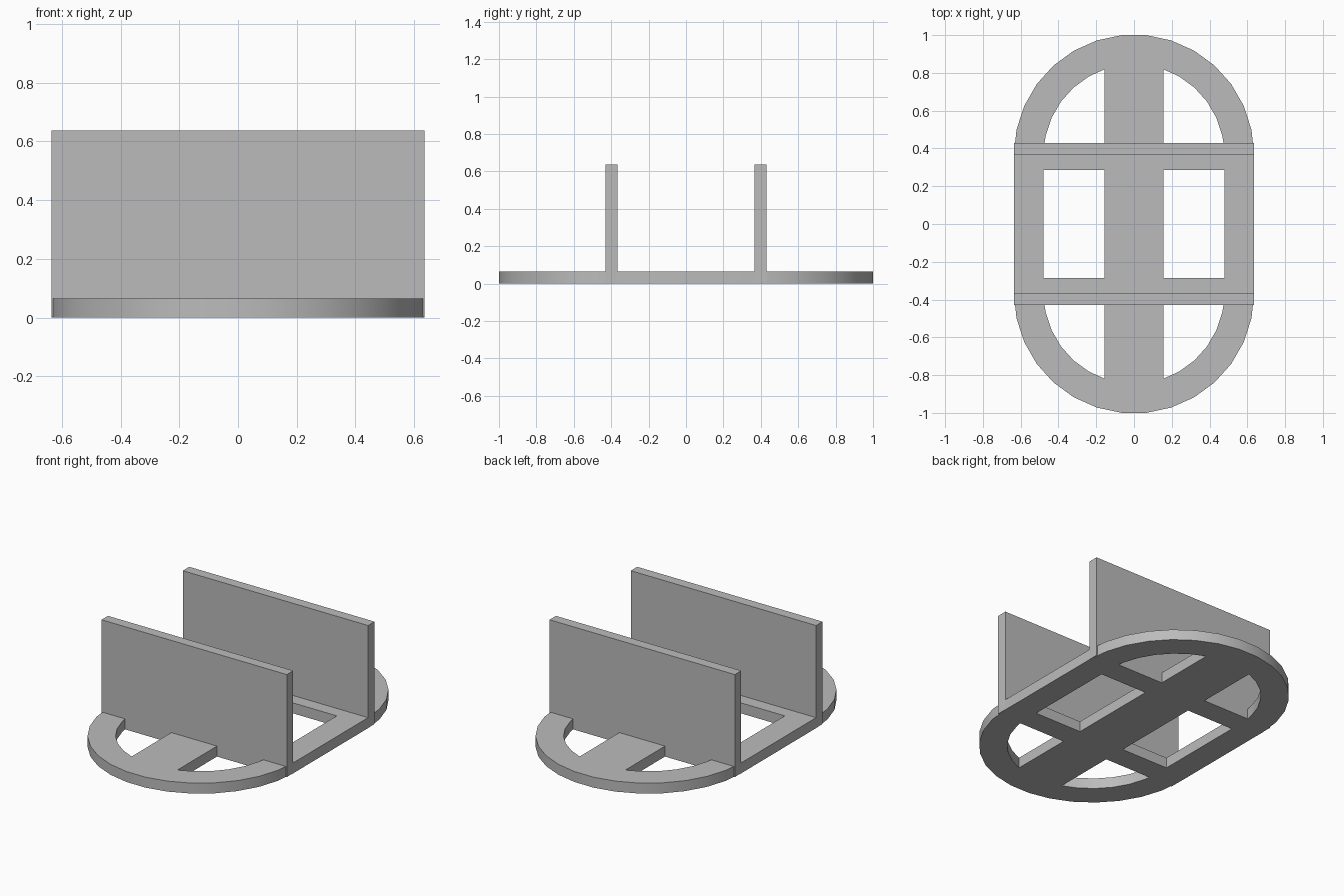
import bpy, bmesh
from math import radians, sin, cos, asin, sqrt

cube = bpy.data.objects.get("Cube")
if cube:
    bpy.data.objects.remove(cube, do_unlink=True)

R = 0.636          # outer radius and half width
R_IN = 0.478       # inner radius of the end openings
ARC_Y = 0.367      # centre of the rounded ends, inner face of the walls
WALL_Y = 0.43      # outer face of the walls
HOLE_Y = 0.286     # half length of the middle openings
SPINE = 0.157      # half width of the central spine
THICK = 0.065
HEIGHT = 0.637
STEP = 12

grey = bpy.data.materials.new("plain grey")
grey.use_nodes = True
colour = (0.5, 0.5, 0.5, 1)
grey.diffuse_color = colour
grey.node_tree.nodes["Principled BSDF"].inputs["Base Color"].default_value = colour


def finish(name, bm, smooth=False):
    bmesh.ops.recalc_face_normals(bm, faces=bm.faces)
    mesh = bpy.data.meshes.new(name)
    bm.to_mesh(mesh)
    bm.free()
    mesh.materials.append(grey)
    obj = bpy.data.objects.new(name, mesh)
    bpy.context.collection.objects.link(obj)
    if smooth:
        bpy.ops.object.select_all(action="DESELECT")
        obj.select_set(True)
        bpy.context.view_layer.objects.active = obj
        bpy.ops.object.shade_smooth_by_angle(angle=radians(30))
    return obj


def arc_point(radius, degrees):
    return radius * cos(radians(degrees)), ARC_Y + radius * sin(radians(degrees))


# Rounded outline of the plate
end = [arc_point(R, a) for a in range(0, 181, STEP)]
loops = [end + [(-x, -y) for x, y in end]]

# Openings: one quarter, mirrored to all four sides of the spine
corner_x = sqrt(R_IN ** 2 - (WALL_Y - ARC_Y) ** 2)
end_hole = [(SPINE, WALL_Y), (corner_x, WALL_Y)]
end_hole += [arc_point(R_IN, a) for a in range(STEP, 67, STEP)]
end_hole.append((SPINE, ARC_Y + sqrt(R_IN ** 2 - SPINE ** 2)))
for sx in (-1, 1):
    loops.append([(sx * x, y) for x, y in
                  ((SPINE, -HOLE_Y), (R_IN, -HOLE_Y), (R_IN, HOLE_Y), (SPINE, HOLE_Y))])
    for sy in (-1, 1):
        loops.append([(sx * x, sy * y) for x, y in end_hole])

# Base plate: fill the outline around its openings, then thicken it
bm = bmesh.new()
edges = []
for loop in loops:
    verts = [bm.verts.new((x, y, 0)) for x, y in loop]
    edges += [bm.edges.new((v, verts[i - 1])) for i, v in enumerate(verts)]
bmesh.ops.triangle_fill(bm, edges=edges, use_beauty=True, normal=(0, 0, 1))
grown = bmesh.ops.extrude_face_region(bm, geom=bm.faces[:], use_keep_orig=True)
top = [g for g in grown["geom"] if isinstance(g, bmesh.types.BMVert)]
bmesh.ops.translate(bm, verts=top, vec=(0, 0, THICK))
finish("base_plate", bm, smooth=True)

# Upright walls across the plate, set a hair above its underside
for name, side in (("front_wall", -1), ("back_wall", 1)):
    bm = bmesh.new()
    bmesh.ops.create_cube(bm, size=1)
    z0 = 0.001
    bmesh.ops.scale(bm, verts=bm.verts, vec=(2 * R, WALL_Y - ARC_Y, HEIGHT - z0))
    bmesh.ops.translate(bm, verts=bm.verts,
                        vec=(0, side * (WALL_Y + ARC_Y) / 2, (HEIGHT + z0) / 2))
    finish(name, bm)
